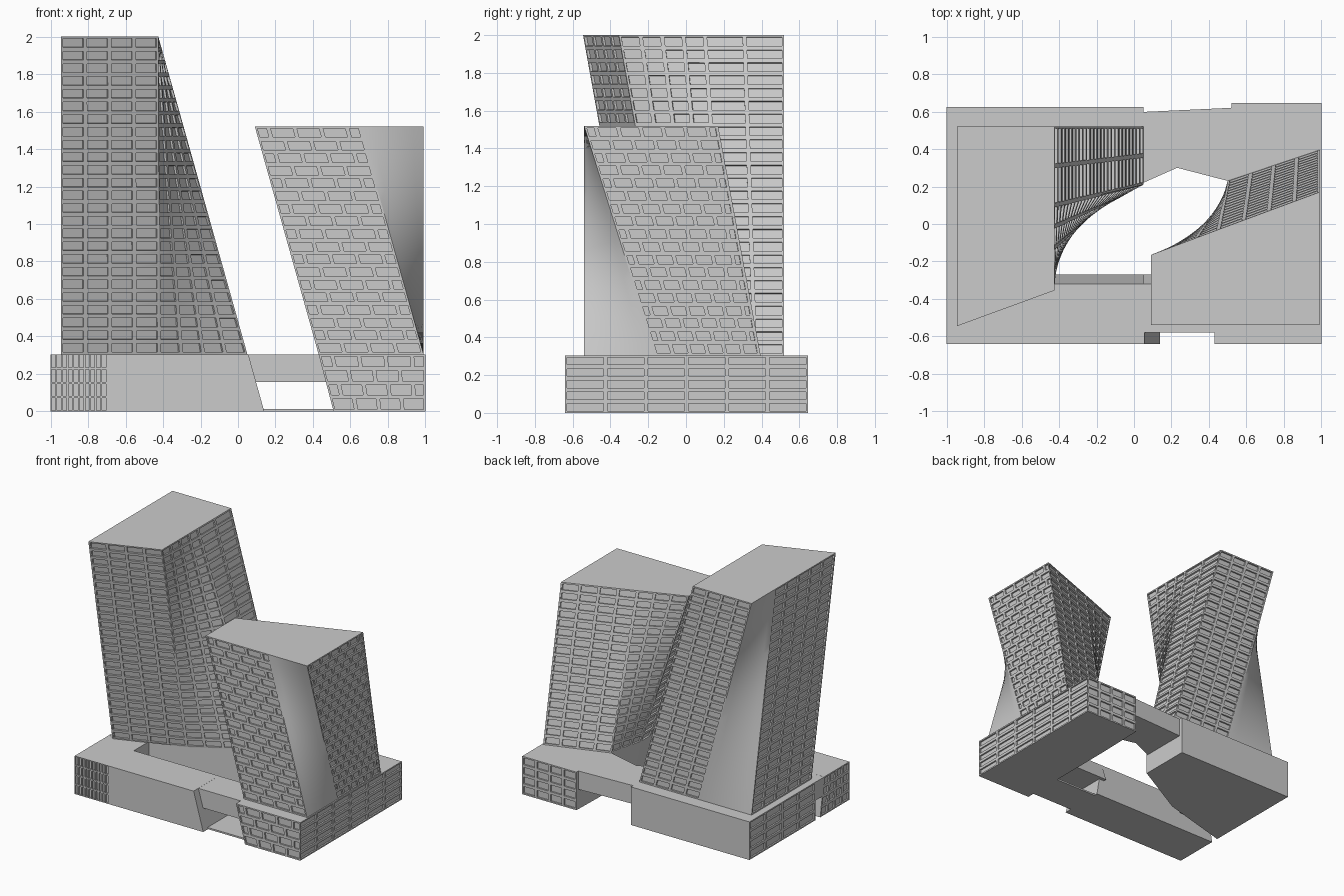
import bpy, bmesh, math
from mathutils import Vector

if "Cube" in bpy.data.objects:
    bpy.data.objects.remove(bpy.data.objects["Cube"])

BASE = 0.305   # podium roof height
MID = 0.158    # underside of the raised links


def loft(name, bottom, top, z0, z1, windows=None, rows=1, plain_cols=1):
    """Ruled block between two counter-clockwise outlines.
    windows: {edge index: (columns, rows, staggered, frame width)}"""
    windows = windows or {}
    bm = bmesh.new()
    n = len(bottom)
    groups = []
    for i in range(n):
        j = (i + 1) % n
        b0, b1 = (Vector((*bottom[k], z0)) for k in (i, j))
        t0, t1 = (Vector((*top[k], z1)) for k in (i, j))

        def point(u, v):
            return bm.verts.new(b0.lerp(b1, u).lerp(t0.lerp(t1, u), v))

        cols, nr, stagger, frame = windows.get(i, (plain_cols, rows, False, 0))
        cells = []
        for r in range(nr):
            cuts = [c / cols for c in range(cols + 1)]
            if stagger and r % 2:
                cuts = [0] + [(c + 0.5) / cols for c in range(cols)] + [1]
            for u0, u1 in zip(cuts, cuts[1:]):
                v0, v1 = r / nr, (r + 1) / nr
                cells.append(bm.faces.new((point(u0, v0), point(u1, v0),
                                           point(u1, v1), point(u0, v1))))
        if frame:
            groups.append((cells, frame))
    # roof and underside
    bm.faces.new([bm.verts.new((*p, z1)) for p in top])
    bm.faces.new([bm.verts.new((*p, z0)) for p in reversed(bottom)])
    bmesh.ops.remove_doubles(bm, verts=bm.verts, dist=0.0004)
    bm.normal_update()
    # recessed windows
    for cells, frame in groups:
        cells = [f for f in cells if f.is_valid]
        bmesh.ops.inset_individual(bm, faces=cells, thickness=frame, use_even_offset=True)
        bmesh.ops.inset_individual(bm, faces=cells, thickness=0, depth=-0.012)
    me = bpy.data.meshes.new(name)
    bm.to_mesh(me)
    bm.free()
    ob = bpy.data.objects.new(name, me)
    bpy.context.collection.objects.link(ob)
    bpy.ops.object.select_all(action='DESELECT')
    ob.select_set(True)
    bpy.context.view_layer.objects.active = ob
    bpy.ops.object.shade_smooth_by_angle(angle=math.radians(25))
    return ob


F = 0.011

# tall tower: leaning panels joined by twisted ruled corners
loft("tall_tower",
     [(-0.945, -0.24), (-0.42, -0.05), (0.05, 0.21), (0.05, 0.52), (-0.48, 0.52), (-0.945, 0.52)],
     [(-0.945, -0.545), (-0.425, -0.355), (-0.425, 0.1), (-0.425, 0.52), (-0.945, 0.52), (-0.945, 0.22)],
     BASE, 2.0,
     {0: (4, 25, False, F), 1: (4, 25, False, F), 2: (2, 25, False, F),
      3: (4, 25, False, F), 5: (5, 25, False, F)}, rows=25, plain_cols=6)

# short tower: same idea turned round, plain twisted corner at the front right
loft("short_tower",
     [(0.43, -0.54), (0.99, -0.54), (0.99, -0.16), (0.99, 0.395), (0.5, 0.23), (0.43, -0.04)],
     [(0.09, -0.54), (0.65, -0.54), (0.99, -0.54), (0.99, 0.17), (0.45, -0.03), (0.09, -0.165)],
     BASE, 1.52,
     {0: (4, 18, True, F), 2: (6, 18, True, F), 3: (4, 18, False, F),
      4: (3, 18, False, F), 5: (4, 18, False, F)}, rows=18, plain_cols=6)

# podium block under the short tower
loft("right_podium",
     [(0.51, -0.64), (1, -0.64), (1, 0.645), (0.52, 0.645), (0.51, 0.23), (0.51, -0.04)],
     [(0.43, -0.64), (1, -0.64), (1, 0.645), (0.52, 0.645), (0.5, 0.23), (0.43, -0.04)],
     0, BASE, {0: (4, 4, True, F), 1: (6, 5, False, F), 2: (4, 4, False, F)})

# podium block under the tall tower
rear = [(-1, -0.21), (-0.42, -0.05), (0.05, 0.21), (0.05, 0.625), (-1, 0.625)]
loft("rear_left_podium", rear, rear, 0, BASE, {4: (4, 4, False, F)})

# long front bar: glazed left end, sloping rear wall and right end
loft("front_bar",
     [(-1, -0.64), (-0.7, -0.64), (0.14, -0.64), (0.14, -0.27), (-0.7, -0.27), (-1, -0.27)],
     [(-1, -0.64), (-0.7, -0.64), (0.055, -0.64), (0.055, -0.32), (-0.7, -0.32), (-1, -0.32)],
     0, BASE, {0: (10, 4, False, 0.005), 5: (4, 4, False, F)})

# raised links and thin entrance floor
links = {
    "rear_link": ([(0.05, 0.22), (0.23, 0.3), (0.52, 0.225), (0.52, 0.62), (0.05, 0.598)], MID, BASE),
    "left_link": ([(-1, -0.32), (-0.7, -0.32), (-0.7, -0.12), (-1, -0.2)], MID, BASE - 0.0005),
    "entrance_floor": ([(0.12, -0.58), (0.52, -0.58), (0.52, -0.3), (0.12, -0.3)], 0, 0.013),
}
for name, (outline, z0, z1) in links.items():
    loft(name, outline, outline, z0, z1)
loft("front_link",
     [(0.05, -0.58), (0.5, -0.58), (0.5, -0.27), (0.05, -0.27)],
     [(0.05, -0.58), (0.45, -0.58), (0.45, -0.32), (0.05, -0.32)], MID, BASE - 0.0005)
